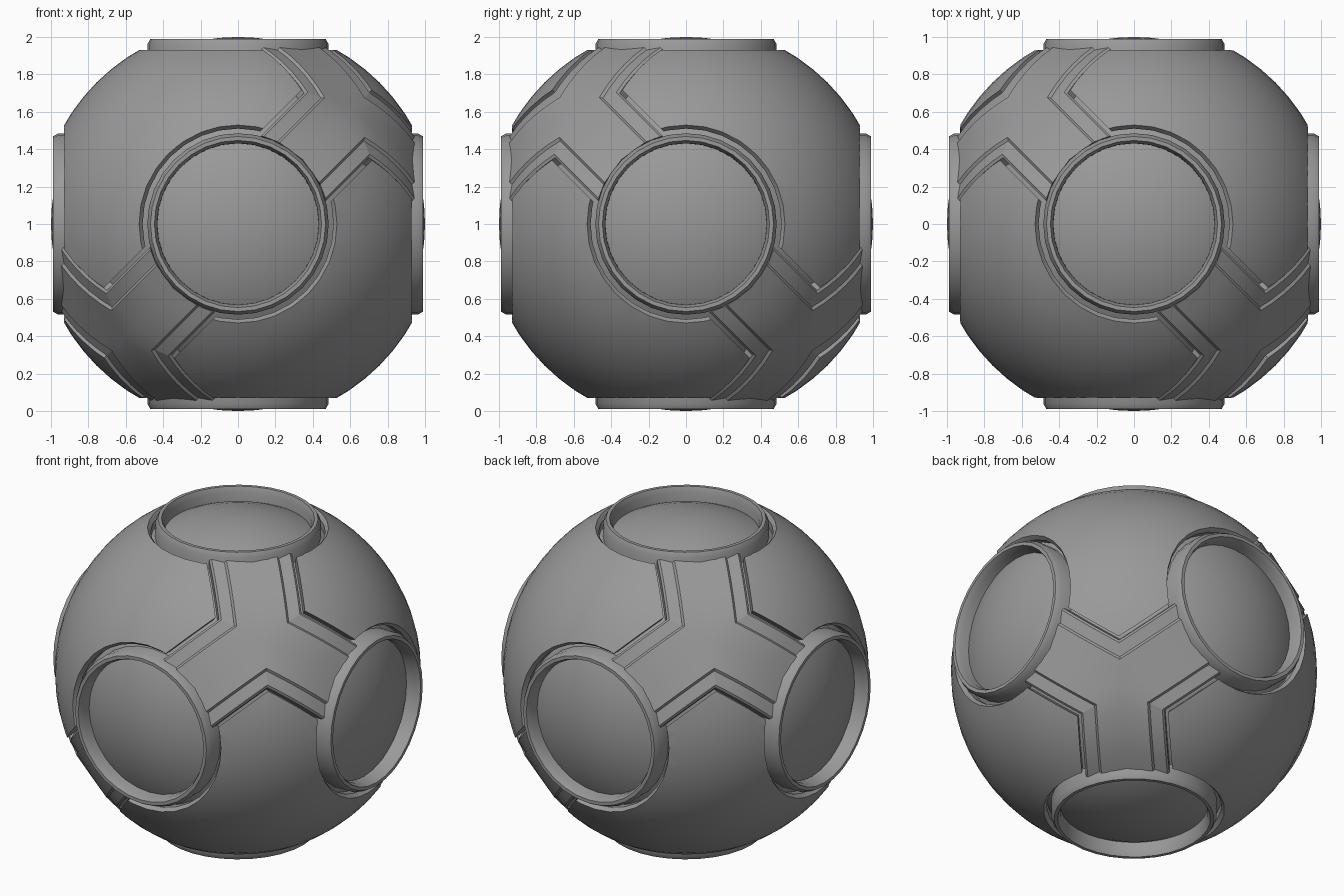
import bpy, bmesh
from math import sin, cos, asin, acos, sqrt, pi, radians
from mathutils import Matrix, Vector

cube = bpy.data.objects.get("Cube")
if cube:
    bpy.data.objects.remove(cube, do_unlink=True)

CENTER = Matrix.Translation((0, 0, 1))
SHELL_R, CORE_R = 1.07, 1.0
ARM_W = 0.245          # half width of a bracket arm
TILT = acos(1 / sqrt(3))  # angle from a corner direction to a port axis

grey = bpy.data.materials.new("metal_grey")
grey.use_nodes = True
grey.diffuse_color = (0.32, 0.32, 0.32, 1)
bsdf = next(n for n in grey.node_tree.nodes if n.type == 'BSDF_PRINCIPLED')
bsdf.inputs["Base Color"].default_value = (0.32, 0.32, 0.32, 1)
bsdf.inputs["Roughness"].default_value = 0.6


def finish(name, bm, matrix=Matrix(), angle=30):
    """Turn a bmesh into a shaded object placed around the ball centre."""
    bmesh.ops.recalc_face_normals(bm, faces=bm.faces)
    mesh = bpy.data.meshes.new(name)
    bm.to_mesh(mesh)
    bm.free()
    mesh.transform(CENTER @ matrix)
    mesh.materials.append(grey)
    ob = bpy.data.objects.new(name, mesh)
    bpy.context.collection.objects.link(ob)
    smooth(ob, angle)
    return ob


def smooth(ob, angle):
    bpy.ops.object.select_all(action='DESELECT')
    ob.select_set(True)
    bpy.context.view_layer.objects.active = ob
    bpy.ops.object.shade_smooth_by_angle(angle=radians(angle))


def ball(name, radius):
    bm = bmesh.new()
    bmesh.ops.create_uvsphere(bm, u_segments=64, v_segments=32, radius=radius)
    return finish(name, bm)


def lathe(name, profile, matrix, steps=32):
    """Revolve a closed (radius, height) profile about local z."""
    bm = bmesh.new()
    rows = [[bm.verts.new((r * cos(2 * pi * i / steps), r * sin(2 * pi * i / steps), h))
             for r, h in profile] for i in range(steps)]
    n = len(profile)
    for i in range(steps):
        a, b = rows[i], rows[(i + 1) % steps]
        for j in range(n):
            k = (j + 1) % n
            bm.faces.new((a[j], b[j], b[k], a[k]))
    bmesh.ops.remove_doubles(bm, verts=bm.verts, dist=1e-5)
    bmesh.ops.dissolve_degenerate(bm, edges=bm.edges, dist=1e-5)
    return finish(name, bm, matrix)


def arm_frame(corner, axis):
    """Local frame: z out of the corner, x along the arm towards a port."""
    n = corner.normalized()
    x = (axis - n * axis.dot(n)).normalized()
    return Matrix((x, n.cross(x), n)).transposed().to_4x4()


def port_axes(corner):
    return [Vector([corner[k] if k == i else 0 for k in range(3)]) for i in range(3)]


def bracket_cutter(corner):
    """Three-armed prism, slightly wider than the bracket."""
    w, reach = ARM_W + 0.02, 0.8
    bm = bmesh.new()
    outline = []
    for k in range(3):
        turn = Matrix.Rotation(2 * pi * k / 3, 3, 'Z')
        for x, y in ((reach, -w), (reach, w), (w / sqrt(3), w)):
            outline.append(bm.verts.new(turn @ Vector((x, y, 0.6))))
    face = bm.faces.new(outline)
    top = bmesh.ops.extrude_face_region(bm, geom=[face])["geom"]
    bmesh.ops.translate(bm, vec=(0, 0, 0.7),
                        verts=[v for v in top if isinstance(v, bmesh.types.BMVert)])
    return finish("bracket_cutter", bm, arm_frame(corner, port_axes(corner)[0]))


def bracket(name, corner):
    """Three arms, flat across with lowered borders, mitred at the corner."""
    half = [(0, 1.052), (0.15, 1.052), (0.162, 1.038), (ARM_W - 0.012, 1.036),
            (ARM_W, 1.024), (ARM_W, 0.95)]
    section = [(-l, r) for l, r in reversed(half[1:])] + half
    steps = 5
    bm = bmesh.new()
    for axis in port_axes(corner):
        frame = arm_frame(corner, axis)
        rows = []
        for l, r in section:
            start = asin(abs(l) / sqrt(3) / r)
            end = TILT - asin(sqrt(0.488 ** 2 - l * l) / r)
            row = []
            for i in range(steps + 1):
                t = start + (end - start) * i / steps
                row.append(bm.verts.new(frame @ Vector((r * sin(t), l, r * cos(t)))))
            # end wall running down beside the port ring
            row.append(bm.verts.new(frame @ Vector((0.94 * sin(end), l, 0.94 * cos(end)))))
            rows.append(row)
        for a, b in zip(rows, rows[1:]):
            for i in range(steps + 1):
                bm.faces.new((a[i], a[i + 1], b[i + 1], b[i]))
    bmesh.ops.remove_doubles(bm, verts=bm.verts, dist=1e-4)
    ob = finish(name, bm, angle=9)
    # make sure the open plate faces outwards
    middle = max(ob.data.polygons, key=lambda p: (p.center - Vector((0, 0, 1))).dot(corner))
    if middle.normal.dot(corner) < 0:
        ob.data.flip_normals()
    return ob


# Inner ball, seen as the domes in the ports and as the groove floor
ball("inner_ball", CORE_R)

# Outer shell
shell = ball("outer_shell", SHELL_R)

# Six round ports with raised rings
ports = {"left": (1, 0, 0), "right": (-1, 0, 0), "back": (0, 1, 0),
         "front": (0, -1, 0), "top": (0, 0, 1), "bottom": (0, 0, -1)}
ring = [(0.485, 0.82), (0.485, 0.96), (0.468, 0.99), (0.447, 0.99), (0.432, 0.955), (0.43, 0.82)]
hole = [(0, 0.8), (0.51, 0.8), (0.51, 0.905), (0.53, 0.93), (0.53, 1.2), (0, 1.2)]
cutters = []
for side, d in ports.items():
    turn = Vector(d).to_track_quat('Z', 'Y').to_matrix().to_4x4()
    lathe(side + "_port_ring", ring, turn)
    # cutter: side walls by lathe, with filled end caps
    bm = bmesh.new()
    loops = [[bm.verts.new((r * cos(2 * pi * i / 32), r * sin(2 * pi * i / 32), h))
              for i in range(32)] for r, h in hole[1:-1]]
    for a, b in zip(loops, loops[1:]):
        for i in range(32):
            k = (i + 1) % 32
            bm.faces.new((a[i], a[k], b[k], b[i]))
    bm.faces.new(loops[0])
    bm.faces.new(loops[-1])
    cutters.append(finish("port_cutter", bm, turn))

# Four three-armed brackets on alternating corners
corners = {"front_left_upper": (1, -1, 1), "front_right_lower": (-1, -1, -1),
           "back_left_lower": (1, 1, -1), "back_right_upper": (-1, 1, 1)}
for place, c in corners.items():
    bracket(place + "_bracket", Vector(c))
    cutters.append(bracket_cutter(Vector(c)))

# Cut the ports and bracket recesses out of the shell
for cutter in cutters:
    cutter.hide_render = True
    bpy.context.view_layer.objects.active = shell
    mod = shell.modifiers.new("cut", 'BOOLEAN')
    mod.operation = 'DIFFERENCE'
    mod.solver = 'EXACT'
    mod.object = cutter
    bpy.ops.object.modifier_apply(modifier=mod.name)
    bpy.data.objects.remove(cutter, do_unlink=True)
smooth(shell, 30)
